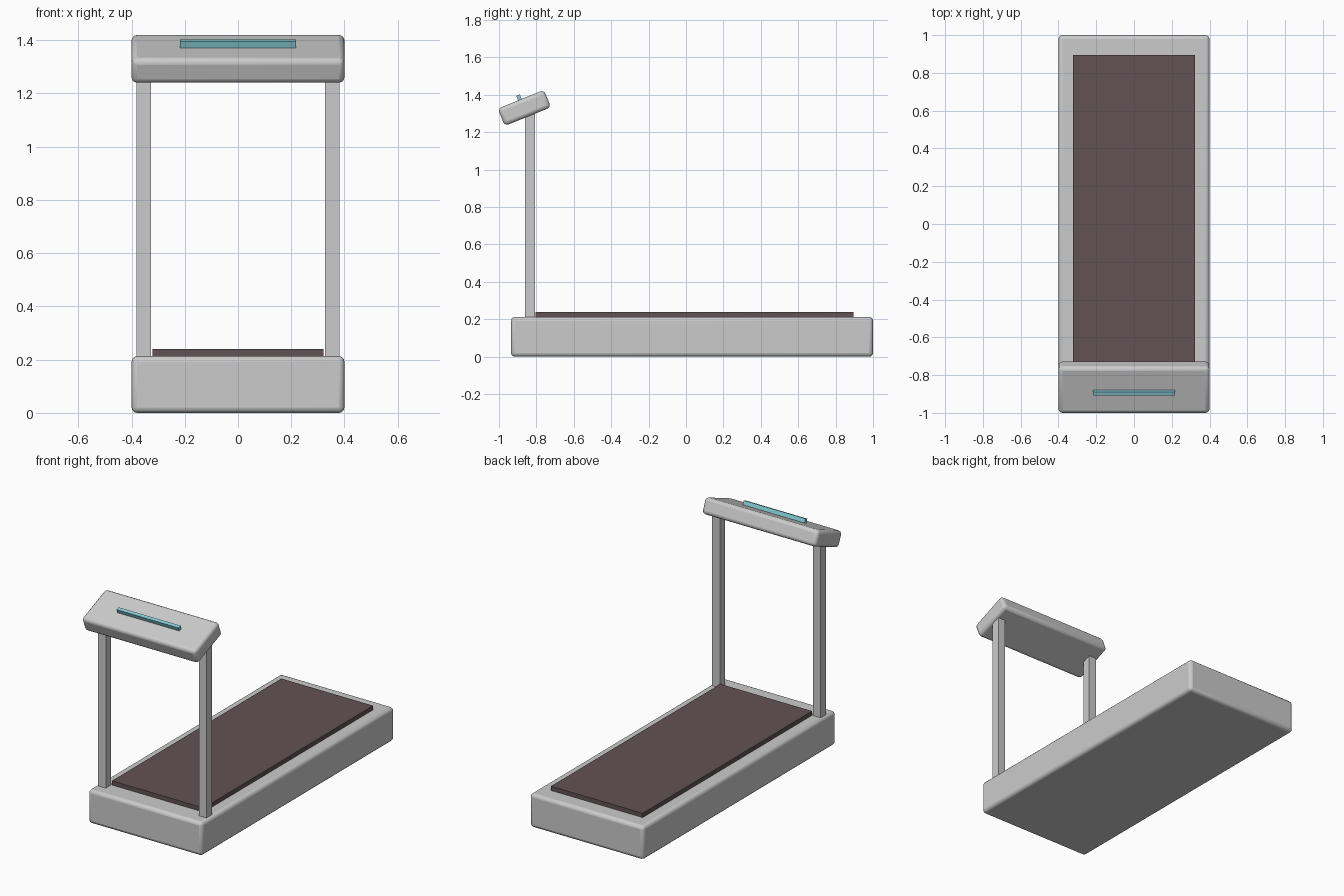
import bpy
from math import radians
from mathutils import Matrix, Vector

if "Cube" in bpy.data.objects:
    bpy.data.objects.remove(bpy.data.objects["Cube"])


def box(name, size, loc, tilt=0.0, bevel=0.0, color=None):
    """Box with its size baked in, optionally tilted about x and rounded."""
    bpy.ops.mesh.primitive_cube_add(size=1)
    ob = bpy.context.object
    ob.name = name
    ob.data.transform(Matrix.Diagonal((*size, 1)))
    ob.location = loc
    ob.rotation_euler.x = tilt
    if bevel:
        m = ob.modifiers.new("rounded_edges", 'BEVEL')
        m.width = bevel
        m.segments = 3
        bpy.ops.object.shade_smooth_by_angle(angle=radians(35))
    if color:
        mat = bpy.data.materials.new(name)
        mat.diffuse_color = (*color, 1)
        mat.use_nodes = True
        mat.node_tree.nodes["Principled BSDF"].inputs["Base Color"].default_value = mat.diffuse_color
        ob.data.materials.append(mat)
    return ob


TILT = radians(22)

# Deck and running belt
box("deck", (0.80, 1.935, 0.213), (0, 0.0325, 0.1065), bevel=0.021)
box("running_belt", (0.644, 1.70, 0.05), (0, 0.045, 0.215), color=(0.12, 0.085, 0.09))

# Uprights, running from the deck into the console
for side, x in (("left", -0.354), ("right", 0.354)):
    box(side + "_upright", (0.054, 0.054, 1.15), (x, -0.833, 0.745))

# Tilted console with the display panel standing out of its top
centre = Vector((0, -0.864, 1.33))
box("console", (0.80, 0.266, 0.10), centre, TILT, 0.021)
offset = Matrix.Rotation(TILT, 3, 'X') @ Vector((0, -0.006, 0.042))
box("display", (0.434, 0.02, 0.068), centre + offset, TILT, color=(0.25, 0.62, 0.68))
